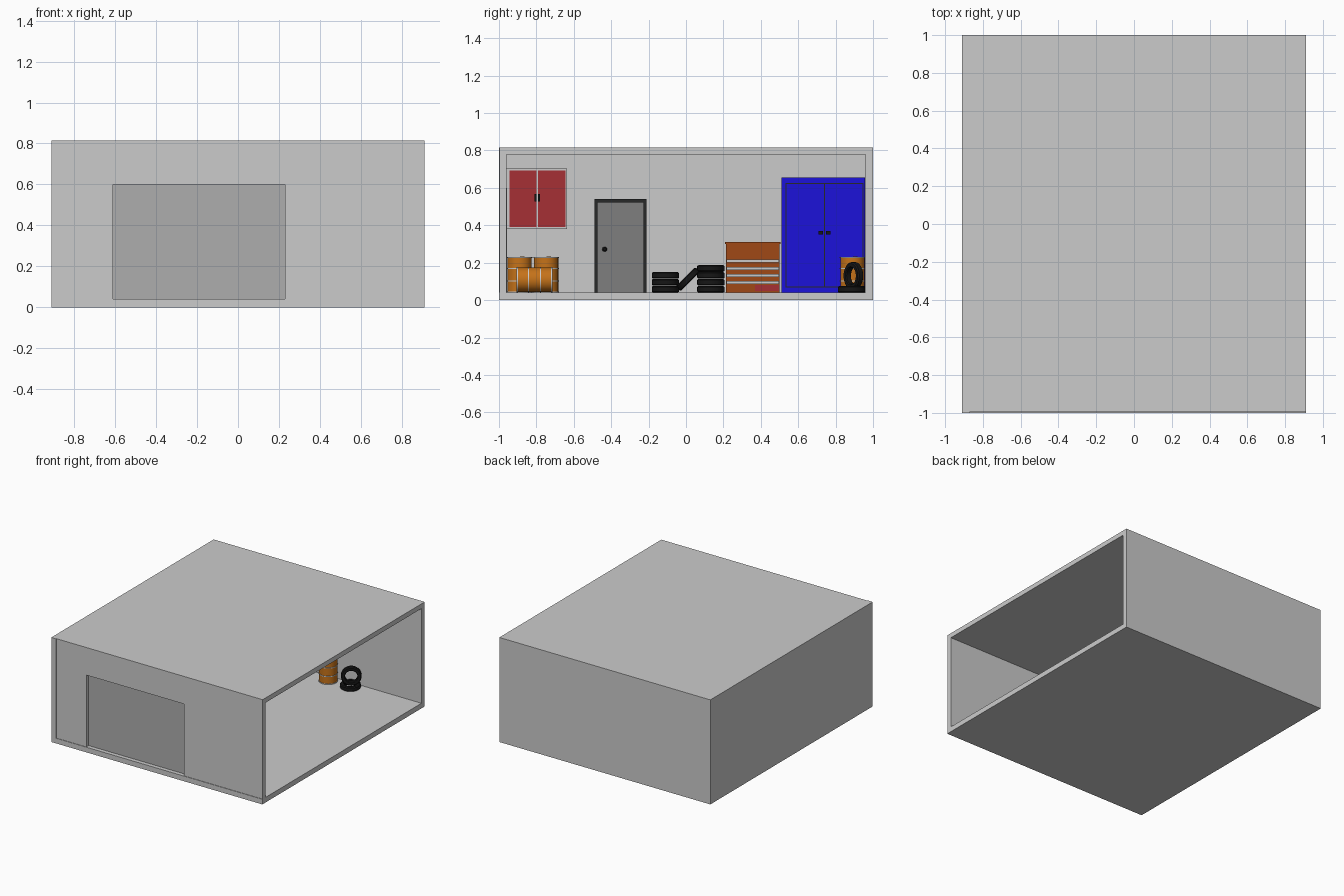
import bpy, bmesh, math
from mathutils import Matrix, Vector

if "Cube" in bpy.data.objects:
    bpy.data.objects.remove(bpy.data.objects["Cube"])


def material(name, rgb):
    m = bpy.data.materials.new(name)
    m.diffuse_color = (*rgb, 1)
    m.use_nodes = True
    m.node_tree.nodes["Principled BSDF"].inputs["Base Color"].default_value = m.diffuse_color
    return m


BLACK = material("rubber_black", (0.008, 0.008, 0.008))
DARK = material("dark_frame", (0.02, 0.022, 0.022))
DOOR = material("door_grey", (0.21, 0.21, 0.21))
RED = material("cabinet_red", (0.38, 0.03, 0.035))
BLUE = material("locker_blue", (0.012, 0.006, 0.7))
ORANGE = material("barrel_orange", (0.56, 0.17, 0.01))
WOOD = material("chest_brown", (0.35, 0.065, 0.008))
GATE = material("gate_grey", (0.42, 0.42, 0.42))


def finish(name, bm, mat=None, smooth=False):
    bmesh.ops.recalc_face_normals(bm, faces=bm.faces)
    me = bpy.data.meshes.new(name)
    bm.to_mesh(me)
    bm.free()
    ob = bpy.data.objects.new(name, me)
    bpy.context.collection.objects.link(ob)
    if mat:
        me.materials.append(mat)
    if smooth:
        bpy.ops.object.select_all(action='DESELECT')
        ob.select_set(True)
        bpy.context.view_layer.objects.active = ob
        bpy.ops.object.shade_smooth_by_angle(angle=math.radians(35))
    return ob


def box(name, x, y, z, mat=None):
    """Box from (min, max) pairs."""
    bm = bmesh.new()
    size = [b - a for a, b in (x, y, z)]
    mid = [(a + b) / 2 for a, b in (x, y, z)]
    bmesh.ops.create_cube(bm, size=1, matrix=Matrix.Translation(mid) @ Matrix.Diagonal((*size, 1)))
    return finish(name, bm, mat)


def prism(name, points, y0, y1, mat=None):
    """Extrude an x/z outline along y."""
    bm = bmesh.new()
    face = bm.faces.new([bm.verts.new((x, y0, z)) for x, z in points])
    ext = bmesh.ops.extrude_face_region(bm, geom=[face])
    verts = [v for v in ext["geom"] if isinstance(v, bmesh.types.BMVert)]
    bmesh.ops.translate(bm, verts=verts, vec=(0, y1 - y0, 0))
    return finish(name, bm, mat)


def lathe(name, profile, matrix, mat=None, closed=False, steps=32):
    """Spin an (r, z) profile about z, then place it."""
    bm = bmesh.new()
    vs = [bm.verts.new((r, 0, z)) for r, z in profile]
    pairs = list(zip(vs, vs[1:])) + ([(vs[-1], vs[0])] if closed else [])
    es = [bm.edges.new(p) for p in pairs]
    bmesh.ops.spin(bm, geom=vs + es, cent=(0, 0, 0), axis=(0, 0, 1),
                   angle=math.tau, steps=steps, use_duplicate=False)
    bmesh.ops.remove_doubles(bm, verts=bm.verts, dist=1e-5)
    bm.transform(matrix)
    return finish(name, bm, mat, True)


def place(x, y, z, rot=None):
    return Matrix.Translation((x, y, z)) @ (rot or Matrix())


def tire(name, m):
    prof = [(.044, -.013), (.049, -.018), (.066, -.018), (.073, -.012),
            (.073, .012), (.066, .018), (.049, .018), (.044, .013)]
    lathe(name, prof, m, BLACK, True)


def barrel(name, m):
    """Drum 0.19 long, centred on its origin, with grey rims and hoops."""
    lathe(name, [(0, -.09), (.065, -.09), (.065, .09), (0, .09)], m, ORANGE)
    for i, z in enumerate((-.092, -.033, .033, .092)):
        ring = [(.062, -.003), (.068, -.003), (.068, .003), (.062, .003)]
        lathe(f"{name}_hoop_{i}", [(r, h + z) for r, h in ring], m, None, True)
    lathe(name + "_cap", [(0, .097), (.012, .097), (.012, .09)],
          m @ Matrix.Translation((.03, .015, 0)), ORANGE, steps=12)


WALL = -0.87   # inner face of the left wall
FLOOR = 0.04

# Room shell, open on the right
box("floor", (-.91, .91), (-1, 1), (0, FLOOR))
box("left_wall", (-.91, WALL), (-1, 1), (FLOOR, .815))
box("back_wall", (WALL, .91), (.96, 1), (FLOOR, .815))
box("roof", (WALL, .91), (-.996, .96), (.778, .815))
prism("front_wall", [(WALL, FLOOR), (-.61, FLOOR), (-.61, .6), (.23, .6),
                     (.23, FLOOR), (.91, FLOOR), (.91, .778), (WALL, .778)], -.996, -.96)
box("garage_door", (-.61, .23), (-.968, -.958), (FLOOR, .6), GATE)

# Red wall cabinet
x = WALL + .14
box("wall_cabinet", (WALL, x), (-.96, -.635), (.38, .705))
for s, (a, b) in enumerate(((-.945, -.799), (-.791, -.645))):
    box(f"wall_cabinet_door_{s}", (x, x + .008), (a, b), (.392, .692), RED)
for s in (-1, 1):
    y = -.795 + s * .01
    box("wall_cabinet_handle", (x + .008, x + .022), (y - .005, y + .005), (.527, .568), BLACK)

# Entry door with frame and knob
prism_frame = [((-.49, -.473), (FLOOR, .54)), ((-.227, -.21), (FLOOR, .54)), ((-.473, -.227), (.523, .54))]
for i, (y, z) in enumerate(prism_frame):
    box(f"entry_door_frame_{i}", (WALL, WALL + .022), y, z, DARK)
box("entry_door", (WALL, WALL + .012), (-.473, -.227), (FLOOR, .523), DOOR)
lathe("entry_door_knob", [(0, 0), (.006, 0), (.006, .012), (.013, .018), (.013, .026), (.007, .032), (0, .032)],
      place(WALL + .012, -.435, .272, Matrix.Rotation(math.pi / 2, 4, 'Y')), BLACK, steps=20)

# Brown drawer chest with grey handle strips
x = WALL + .2
box("drawer_chest", (WALL, x), (.213, .5), (FLOOR, .3), WOOD)
box("drawer_chest_top", (WALL, x + .006), (.208, .505), (.3, .312), WOOD)
for i in range(4):
    z = .208 - i * .038
    box(f"drawer_strip_{i}", (x, x + .012), (.217, .497), (z - .008, z + .008))
box("red_drawer_panel", (x, x + .004), (.37, .497), (.05, .082), RED)

# Tall blue locker
x = WALL + .25
box("locker", (WALL, x), (.51, .958), (FLOOR, .655), BLUE)
box("locker_gap", (x, x + .002), (.532, .948), (.068, .626), DARK)
for s, (a, b) in enumerate(((.537, .737), (.743, .943))):
    box(f"locker_door_{s}", (x, x + .006), (a, b), (.073, .621), BLUE)
for s in (-1, 1):
    y = .74 + s * .02
    box("locker_handle", (x + .006, x + .02), (y - .012, y + .012), (.35, .37), BLACK)

# Barrels: two standing, one lying, one by the back wall
zb = FLOOR + .096
barrel("barrel_left", place(-.79, -.89, zb))
barrel("barrel_right", place(-.79, -.748, zb))
barrel("barrel_lying", place(-.65, -.81, FLOOR + .069, Matrix.Rotation(math.pi / 2, 4, 'X')))
barrel("barrel_back", place(.155, .89, zb))

# Tire stacks, leaning tire and loose pair
for stack, y, count in (("a", -.11, 3), ("b", .133, 4)):
    for i in range(count):
        tire(f"tire_stack_{stack}_{i}", place(-.79, y, FLOOR + .018 + i * .0372))
tire("tire_leaning", place(-.79, .01, .112, Matrix.Rotation(math.radians(45), 4, 'X')))
tire("tire_flat", place(.35, .885, FLOOR + .018))
axis = Vector((.57, -.82, 0)).to_track_quat('Z', 'Y').to_matrix().to_4x4()
tire("tire_upright", place(.35, .895, .13, axis))
